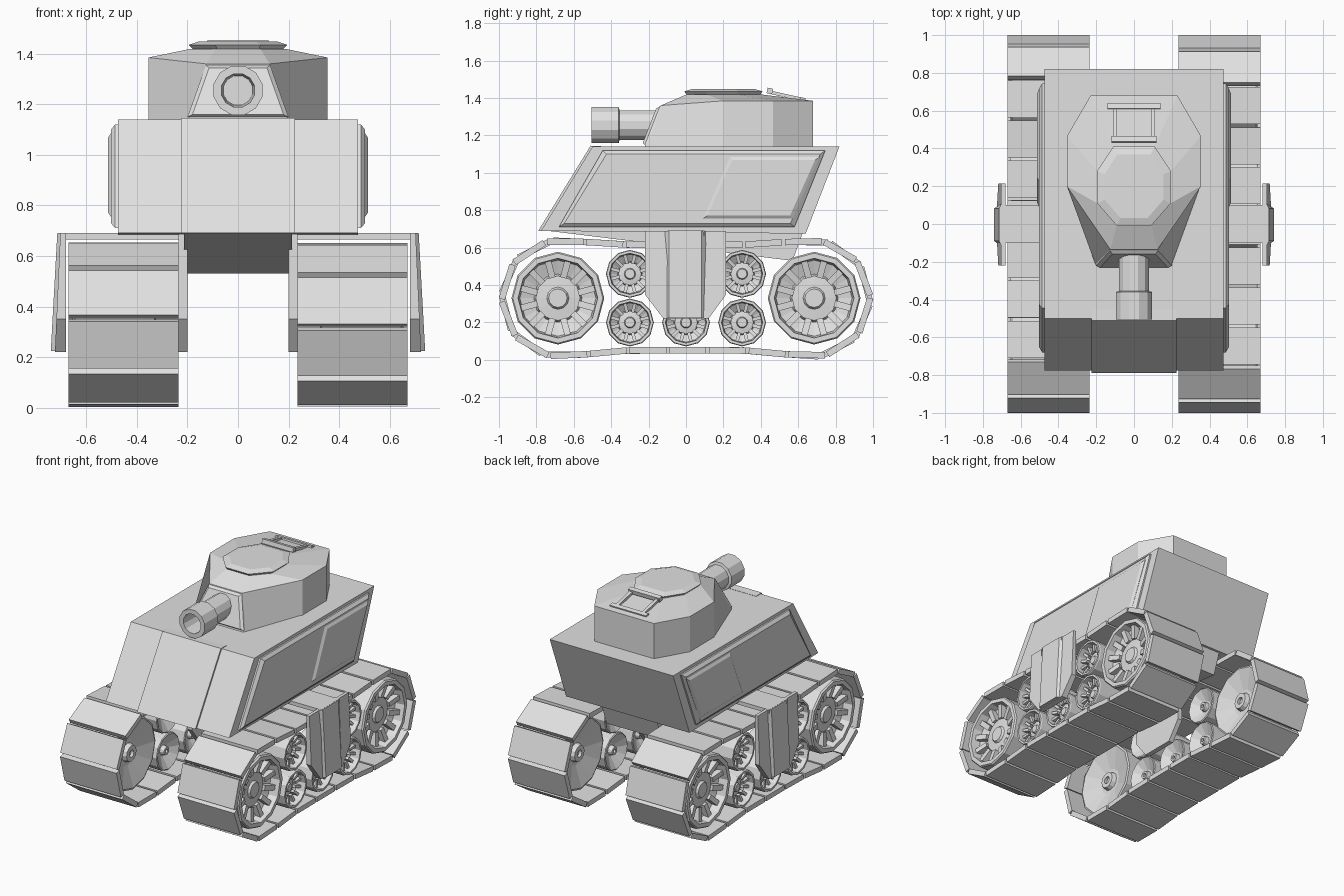
import bpy, bmesh, math
from mathutils import Matrix, Vector

if "Cube" in bpy.data.objects:
    bpy.data.objects.remove(bpy.data.objects["Cube"])

grey = bpy.data.materials.new("light_grey")
grey.diffuse_color = (0.75, 0.75, 0.75, 1)
grey.use_nodes = True
grey.node_tree.nodes["Principled BSDF"].inputs["Base Color"].default_value = grey.diffuse_color


def finish(name, bm, mirror=False):
    bmesh.ops.recalc_face_normals(bm, faces=bm.faces)
    me = bpy.data.meshes.new(name)
    bm.to_mesh(me)
    bm.free()
    me.materials.append(grey)
    ob = bpy.data.objects.new(name, me)
    bpy.context.collection.objects.link(ob)
    if mirror:
        m = ob.modifiers.new("mirror", 'MIRROR')
        m.use_mirror_merge = False
    return ob


def add_loft(bm, rings):
    vs = [[bm.verts.new(p) for p in r] for r in rings]
    n = len(vs[0])
    for a, b in zip(vs, vs[1:]):
        for i in range(n):
            j = (i + 1) % n
            bm.faces.new((a[i], a[j], b[j], b[i]))
    bm.faces.new(vs[0][::-1])
    bm.faces.new(vs[-1])


def loft(name, rings, mirror=False):
    bm = bmesh.new()
    add_loft(bm, rings)
    return finish(name, bm, mirror)


def at_x(x, profile):
    return [(x, y, z) for y, z in profile]


def shrink(profile, sy, sz):
    cy = sum(p[0] for p in profile) / len(profile)
    cz = sum(p[1] for p in profile) / len(profile)
    return [(cy + (y - cy) * sy, cz + (z - cz) * sz) for y, z in profile]


def add_box(bm, matrix, size):
    bmesh.ops.create_cube(bm, size=1, matrix=matrix @ Matrix.Diagonal((*size, 1)))


def sym(points, z):
    """Closed ring from right-hand points (back to front), mirrored in x."""
    right = [(x, y, z) for x, y in points]
    return right + [(-x, y, c) for x, y, c in reversed(right)]


# Hull, front plate and wedge-shaped belly
hull = [(-0.775, 0.69), (-0.50, 1.14), (0.82, 1.14), (0.64, 0.675)]
loft("hull", [at_x(-0.475, hull), at_x(0.475, hull)])
plate = [(-0.79, 0.69), (-0.51, 1.145), (-0.45, 1.142), (-0.72, 0.69)]
loft("front_plate", [at_x(-0.225, plate), at_x(0.225, plate)])
belly = [(-0.78, 0.695), (0.63, 0.695), (0.57, 0.53)]
loft("belly", [at_x(-0.213, belly), at_x(0.213, belly)])

# Chamfered side armour with a second raised panel at the rear
side = [(-0.68, 0.71), (-0.445, 1.12), (0.745, 1.12), (0.58, 0.71)]
loft("side_armour", [at_x(0.47, side), at_x(0.486, side),
                     at_x(0.503, shrink(side, 0.96, 0.9))], True)
rear = [(0.09, 0.755), (0.235, 1.085), (0.715, 1.085), (0.57, 0.755)]
loft("rear_side_panel", [at_x(0.49, rear), at_x(0.503, rear),
                         at_x(0.514, shrink(rear, 0.92, 0.9))], True)

# Turret body with shallow roof
base = sym([(0.23, 0.68), (0.355, 0.465), (0.355, 0.2), (0.2, -0.225)], 1.13)
rim = sym([(0.23, 0.68), (0.355, 0.465), (0.355, 0.2), (0.125, -0.135)], 1.385)
for i in (3, 4):
    rim[i] = (rim[i][0], rim[i][1], 1.36)
roof = sym([(0.11, 0.41), (0.195, 0.28), (0.195, 0.11), (0.09, 0.0)], 1.418)
loft("turret", [base, rim, roof])
hatch = [(0.11, 0.41), (0.195, 0.28), (0.195, 0.11), (0.09, -0.01)]
loft("hatch", [sym([(x * 0.88, 0.2 + (y - 0.2) * 0.9) for x, y in hatch], 1.41),
               sym(hatch, 1.435),
               sym([(x * 0.8, 0.2 + (y - 0.2) * 0.8) for x, y in hatch], 1.448)])

# Gun mantle plate on the turret front
def mantle(s, off):
    pts = [(-0.2, 1.15), (0.2, 1.15), (0.127, 1.355), (-0.127, 1.355)]
    pts = [(x * s, 1.25 + (z - 1.25) * s) for x, z in pts]
    return [(x, -0.225 + (z - 1.13) * 0.39 - off, z) for x, z in pts]
loft("gun_mantle", [mantle(1, -0.01), mantle(1, 0.003), mantle(0.9, 0.018)])

# Gun barrel with thicker muzzle and open bore
def circle_y(r, y, n=12):
    return [(r * math.cos(2 * math.pi * (i + .5) / n), y,
             1.255 + r * math.sin(2 * math.pi * (i + .5) / n)) for i in range(n)]
loft("gun_barrel", [circle_y(r, y) for r, y in (
    (0.082, -0.1), (0.082, -0.355), (0.1, -0.36), (0.1, -0.505),
    (0.068, -0.505), (0.06, -0.3))])

# Folded handle behind the hatch
bm = bmesh.new()
tilt = Matrix.Translation((0, 0.53, 1.413)) @ Matrix.Rotation(-0.22, 4, 'X')
for x in (-0.1, 0.1):
    add_box(bm, tilt @ Matrix.Translation((x, 0, 0)), (0.022, 0.2, 0.018))
add_box(bm, tilt @ Matrix.Translation((0, 0.095, 0)), (0.28, 0.03, 0.02))
add_box(bm, tilt @ Matrix.Translation((0, -0.085, 0.006)), (0.24, 0.03, 0.03))
finish("roof_handle", bm)


# Wheels: dished inner side, spoked recess on the outside
def wheel(name, cy, cz, radius):
    bm = bmesh.new()
    n = 12
    prof = [(0.10, 0.36), (0.10, 0.34), (0.22, 0.34), (0.26, 0.37), (0.36, 0.37),
            (0.95, 0.325), (1.0, 0.33), (1.0, 0.645), (0.97, 0.655), (0.86, 0.655),
            (0.82, 0.59), (0.52, 0.565), (0.48, 0.59), (0.24, 0.595), (0.20, 0.61)]
    add_loft(bm, [[(x, cy + r * radius * math.cos(2 * math.pi * i / n),
                    cz + r * radius * math.sin(2 * math.pi * i / n))
                   for i in range(n)] for r, x in prof])
    for i in range(n):
        m = (Matrix.Translation((0.595, cy, cz))
             @ Matrix.Rotation(2 * math.pi * (i + 0.5) / n, 4, 'X')
             @ Matrix.Translation((0, 0.66 * radius, 0))
             @ Matrix.Rotation(-0.2, 4, 'Z'))
        add_box(bm, m, (0.05, 0.38 * radius, 0.14 * radius))
    finish(name, bm, True)


wheel("front_drive_wheel", -0.685, 0.33, 0.248)
wheel("rear_drive_wheel", 0.685, 0.33, 0.248)
for i, (y, z) in enumerate(((-0.3, 0.2), (0, 0.2), (0.3, 0.2), (-0.3, 0.46), (0.3, 0.46))):
    wheel("road_wheel_%d" % (i + 1), y, z, 0.128)

# Track loop: two end arcs joined by sagging runs
path = []
for cy, start in ((0.68, -90), (-0.68, 90)):
    for k in range(25):
        a = math.radians(start + 180 * k / 24)
        path.append(Vector((0, cy + 0.308 * math.cos(a), 0.328 + 0.312 * math.sin(a))))
    s, z = (1, 0.615) if cy > 0 else (-1, 0.052)
    path += [Vector((0, s * 0.3, z)), Vector((0, -s * 0.3, z))]
lengths = [(path[(i + 1) % len(path)] - p).length for i, p in enumerate(path)]
total = sum(lengths)
front_mid = sum(lengths[:39])


def along(d):
    d %= total
    for i, l in enumerate(lengths):
        if d <= l:
            return path[i].lerp(path[(i + 1) % len(path)], d / l)
        d -= l
    return path[0]


# Flat links; a joint sits near the middle of each end, slightly offset per side
links = 22
for name, x, shift in (("right_track", 0.4525, 0.01), ("left_track", -0.4525, -0.025)):
    bm = bmesh.new()
    for i in range(links):
        a = along(front_mid + shift + total * i / links)
        b = along(front_mid + shift + total * (i + 1) / links)
        d, mid = b - a, (a + b) / 2
        m = (Matrix.Translation((x, mid.y, mid.z))
             @ Matrix.Rotation(math.atan2(d.z, d.y), 4, 'X'))
        add_box(bm, m, (0.435, d.length - 0.016, 0.034))
    finish(name, bm)

# Suspension bracket straddling the track: top bar, two tapered plates, outer rib
bm = bmesh.new()
add_box(bm, Matrix.Translation((0.455, 0, 0.678)), (0.51, 0.2, 0.026))
leg = [(-0.22, 0.69), (0.215, 0.69), (0.215, 0.35), (0.12, 0.22), (-0.12, 0.22), (-0.22, 0.35)]
add_loft(bm, [at_x(0.68, leg), [(0.703 + (0.69 - z) * 0.045, y, z) for y, z in leg]])
add_loft(bm, [at_x(0.2, leg), at_x(0.235, leg)])
rib = [(-0.12, 0.69), (0.11, 0.69), (0.11, 0.225), (-0.12, 0.225)]
add_loft(bm, [at_x(0.70, rib),
              [(0.715 + (0.69 - z) * 0.055, y * 0.75, z) for y, z in rib]])
finish("suspension_bracket", bm, True)
